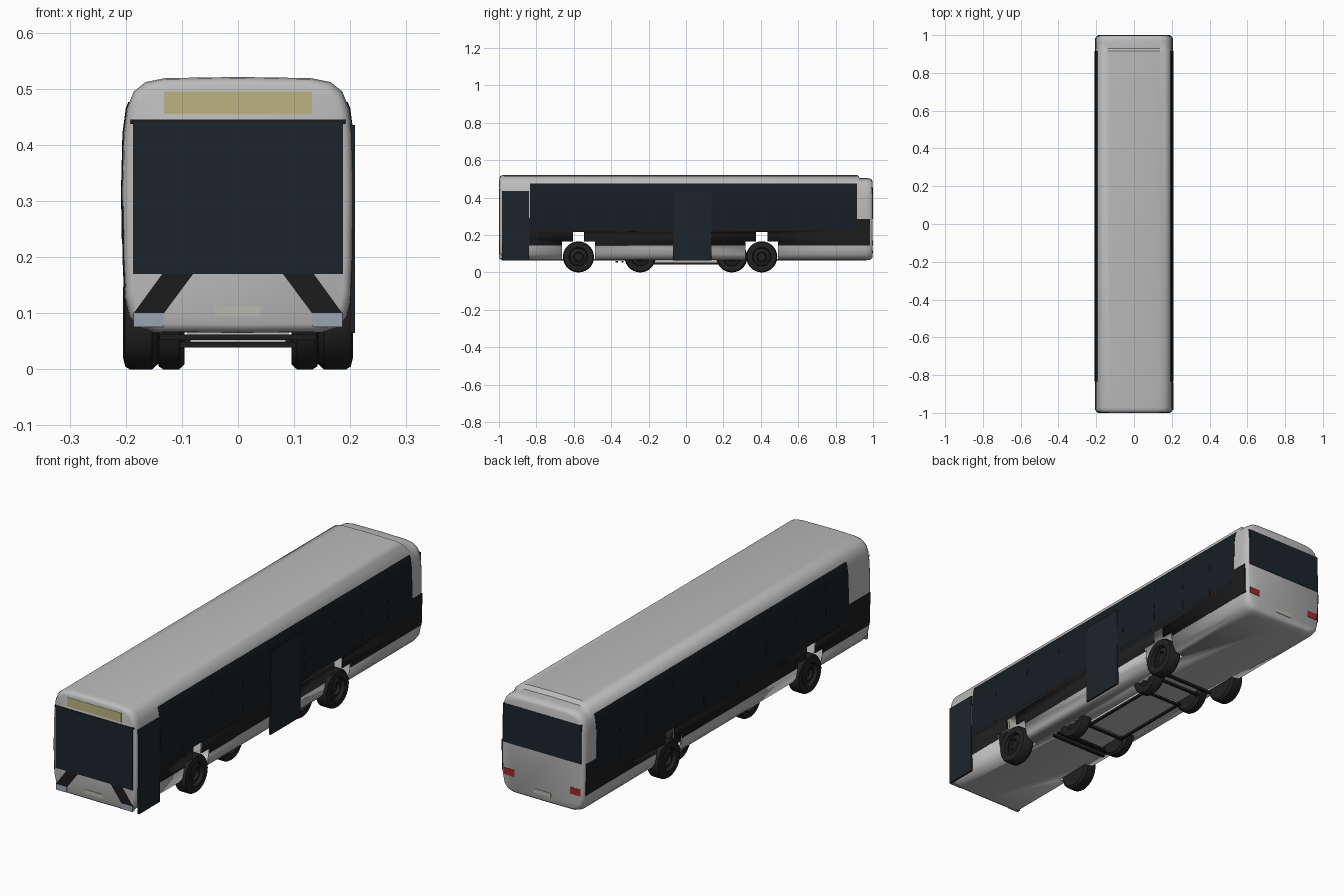
import bpy, bmesh, math

if "Cube" in bpy.data.objects:
    bpy.data.objects.remove(bpy.data.objects["Cube"])

# half cross-section of the body (x, z), bottom to top
PROFILE = [(0, .065), (.15, .066), (.178, .075), (.194, .095), (.202, .13), (.205, .2), (.2065, .32),
           (.204, .42), (.198, .465), (.186, .495), (.165, .512), (.13, .519), (0, .521)]
WHEEL_R = .083
ARCHES = (-.575, .405)


def mat(name, r, g, b):
    m = bpy.data.materials.new(name)
    m.diffuse_color = (r, g, b, 1)
    m.use_nodes = True
    m.node_tree.nodes["Principled BSDF"].inputs["Base Color"].default_value = m.diffuse_color
    return m


GLASS = mat("glass", .008, .013, .017)
DOOR = mat("door_glass", .011, .018, .024)
BLACK = mat("black", .012, .012, .012)
RUBBER = mat("rubber", .015, .015, .015)
SILVER = mat("silver", .5, .5, .5)
TAN = mat("sign", .5, .45, .22)
LAMP = mat("lamp", .32, .37, .45)
RED = mat("red", .35, .02, .02)
PLATE = mat("plate", .48, .48, .42)


def make(name, verts, faces, material=None, angle=35):
    me = bpy.data.meshes.new(name)
    me.from_pydata(verts, [], faces)
    bm = bmesh.new()
    bm.from_mesh(me)
    bmesh.ops.recalc_face_normals(bm, faces=bm.faces)
    bm.to_mesh(me)
    bm.free()
    ob = bpy.data.objects.new(name, me)
    bpy.context.collection.objects.link(ob)
    if material:
        me.materials.append(material)
    bpy.ops.object.select_all(action='DESELECT')
    ob.select_set(True)
    bpy.context.view_layer.objects.active = ob
    bpy.ops.object.shade_smooth_by_angle(angle=math.radians(angle))
    return ob


def loft(rings, closed=False):
    """Faces joining equal-length closed rings, capped or wrapped around."""
    n, k = len(rings[0]), len(rings)
    verts = [v for r in rings for v in r]
    faces = [(i * n + j, i * n + (j + 1) % n, (i + 1) % k * n + (j + 1) % n, (i + 1) % k * n + j)
             for i in range(k if closed else k - 1) for j in range(n)]
    if not closed:
        faces += [tuple(range(n)), tuple(range((k - 1) * n, k * n))]
    return verts, faces


def prism(name, pts, a, b, axis, material=None):
    """Extrude a 2D outline: axis 'y' takes (x, z), axis 'x' takes (y, z)."""
    place = (lambda p, t: (p[0], t, p[1])) if axis == 'y' else (lambda p, t: (t, p[0], p[1]))
    return make(name, *loft([[place(p, t) for p in pts] for t in (a, b)]), material)


def rect(a0, a1, z0, z1):
    return [(a0, z0), (a1, z0), (a1, z1), (a0, z1)]


def side_x(z):
    for (x0, z0), (x1, z1) in zip(PROFILE[1:], PROFILE[2:]):
        if z0 <= z <= z1:
            return x0 + (x1 - x0) * (z - z0) / (z1 - z0)


def side_panel(name, y0, y1, z0, z1, side, out, material):
    """Thin panel that follows the curved body side."""
    zs = [z0] + [z for _, z in PROFILE[1:] if z0 < z < z1] + [z1]
    loop = [(side_x(z) + out, z) for z in zs] + [(side_x(z) - .003, z) for z in reversed(zs)]
    return prism(name, [(side * x, z) for x, z in loop], y0, y1, 'y', material)


# wheel arch cutters, stepped outline
cutters = []
for i, y in enumerate(ARCHES):
    outline = [(y - .088, .03), (y + .088, .03), (y + .088, .165), (y + .03, .165),
               (y + .03, .215), (y - .03, .215), (y - .03, .165), (y - .088, .165)]
    for s in (1, -1):
        c = prism(f"arch_cutter_{i}_{s}", outline, s * .135, s * .26, 'x')
        c.hide_render = True
        c.hide_set(True)
        cutters.append(c)


def cut_arches(ob, side=0):
    for c in cutters:
        if side == 0 or c.name.endswith(f"_{side}"):
            m = ob.modifiers.new("arch", 'BOOLEAN')
            m.operation, m.solver, m.object = 'DIFFERENCE', 'EXACT', c


# body shell: rounded ends and a lowered rear roof
def body_ring(y, inset, drop):
    half = []
    for x, z in PROFILE:
        z -= drop * max(0, z - .4) / .12
        half.append((x * (1 - inset / .205), .29 + (z - .29) * (1 - inset / .23)))
    return [(x, y, z) for x, z in half] + [(-x, y, z) for x, z in reversed(half[1:-1])]


body = make("body", *loft([body_ring(*r) for r in [
    (-.998, .015, 0), (-.994, .007, 0), (-.985, .002, 0), (-.97, 0, 0), (.915, 0, 0), (.93, 0, .016),
    (.965, 0, .016), (.985, .003, .016), (.994, .009, .017), (.998, .016, .018)]]), SILVER, 40)
shell = body.modifiers.new("shell", 'SOLIDIFY')
shell.thickness, shell.offset = .006, -1
cut_arches(body)

# side bands, windows and pillars
for s, tag in ((1, "right"), (-1, "left")):
    cut_arches(side_panel(f"{tag}_band", -.985, .985, .145, .232, s, .001, BLACK), s)
    side_panel(f"{tag}_front_band", -.985, -.83, .232, .29, s, .001, BLACK)
    side_panel(f"{tag}_rear_band", .915, .985, .232, .285, s, .001, BLACK)
    side_panel(f"{tag}_windows", -.835, .915, .232, .476, s, .0015, GLASS)
    for i, y in enumerate((-.68, -.47, -.26, -.07, .17, .38, .57, .75)):
        side_panel(f"{tag}_pillar_{i}", y - .003, y + .003, .232, .476, s, .002, BLACK)

# doors on the right side
prism("front_door", rect(-.985, -.84, .065, .435), .2, .2085, 'x', DOOR)
prism("middle_door", rect(-.07, .135, .065, .43), .2, .2085, 'x', DOOR)

# front face
prism("windscreen", rect(-.187, .187, .17, .44), -1, -.985, 'y', DOOR)
prism("windscreen_trim", rect(-.192, .192, .437, .445), -1, -.985, 'y', BLACK)
prism("destination_sign", rect(-.132, .132, .455, .495), -.9995, -.985, 'y', TAN)
prism("front_plate", rect(-.042, .04, .095, .113), -1, -.99, 'y', PLATE)

# rear face
prism("rear_window", rect(-.19, .19, .285, .455), .985, 1, 'y', DOOR)
prism("rear_plate", rect(-.042, .042, .1, .118), .99, 1, 'y', PLATE)

for s, tag in ((1, "right"), (-1, "left")):
    prism(f"{tag}_front_wedge", [(s * x, z) for x, z in
          [(.08, .17), (.135, .17), (.186, .1), (.132, .1)]], -.9995, -.99, 'y', BLACK)
    prism(f"{tag}_headlight", [(s * x, z) for x, z in rect(.133, .186, .075, .1)], -1, -.985, 'y', LAMP)
    prism(f"{tag}_tail_light", [(s * x, z) for x, z in rect(.135, .186, .143, .172)], .985, 1, 'y', RED)


# wheels: tyre with dished hub, lathed about the x axis
def wheel(name, side, y, outer, inner):
    w = outer - inner
    prof = [(outer - w * .35, .004), (outer - w * .35, .022), (outer - w * .15, .026), (outer - w * .3, .046),
            (outer - .003, .05), (outer, .062), (outer - .004, .078), (outer - .012, WHEEL_R),
            (inner + .01, WHEEL_R), (inner, .074), (inner, .004)]
    n = 28
    rings = [[(side * x, y + r * math.cos(2 * math.pi * i / n), WHEEL_R + r * math.sin(2 * math.pi * i / n))
              for i in range(n)] for x, r in prof]
    make(name, *loft(rings), RUBBER, 35)


for s, tag in ((1, "right"), (-1, "left")):
    for y, end in zip(ARCHES, ("front", "rear")):
        wheel(f"{tag}_{end}_wheel", s, y, .205, .143)
    for y, end in ((-.245, "front"), (.245, "rear")):
        wheel(f"{tag}_{end}_inner_wheel", s, y, .145, .095)
    # underfloor rails
    prism(f"{tag}_rail", [(s * x, z) for x, z in rect(.085, .095, .042, .052)], -.2, .2, 'y', BLACK)

# underfloor cross bars
for i, (y, hw, z) in enumerate([(-.37, .14, .056), (-.34, .14, .056), (-.31, .11, .043), (-.19, .11, .043),
                                (.19, .11, .043), (.31, .11, .043), (.34, .14, .056)]):
    prism(f"cross_bar_{i}", rect(-hw, hw, z - .004, z + .006), y - .006, y + .006, 'y', BLACK)
prism("underfloor_tray", rect(-.09, .09, .05, .067), -.18, .18, 'y', SILVER)
